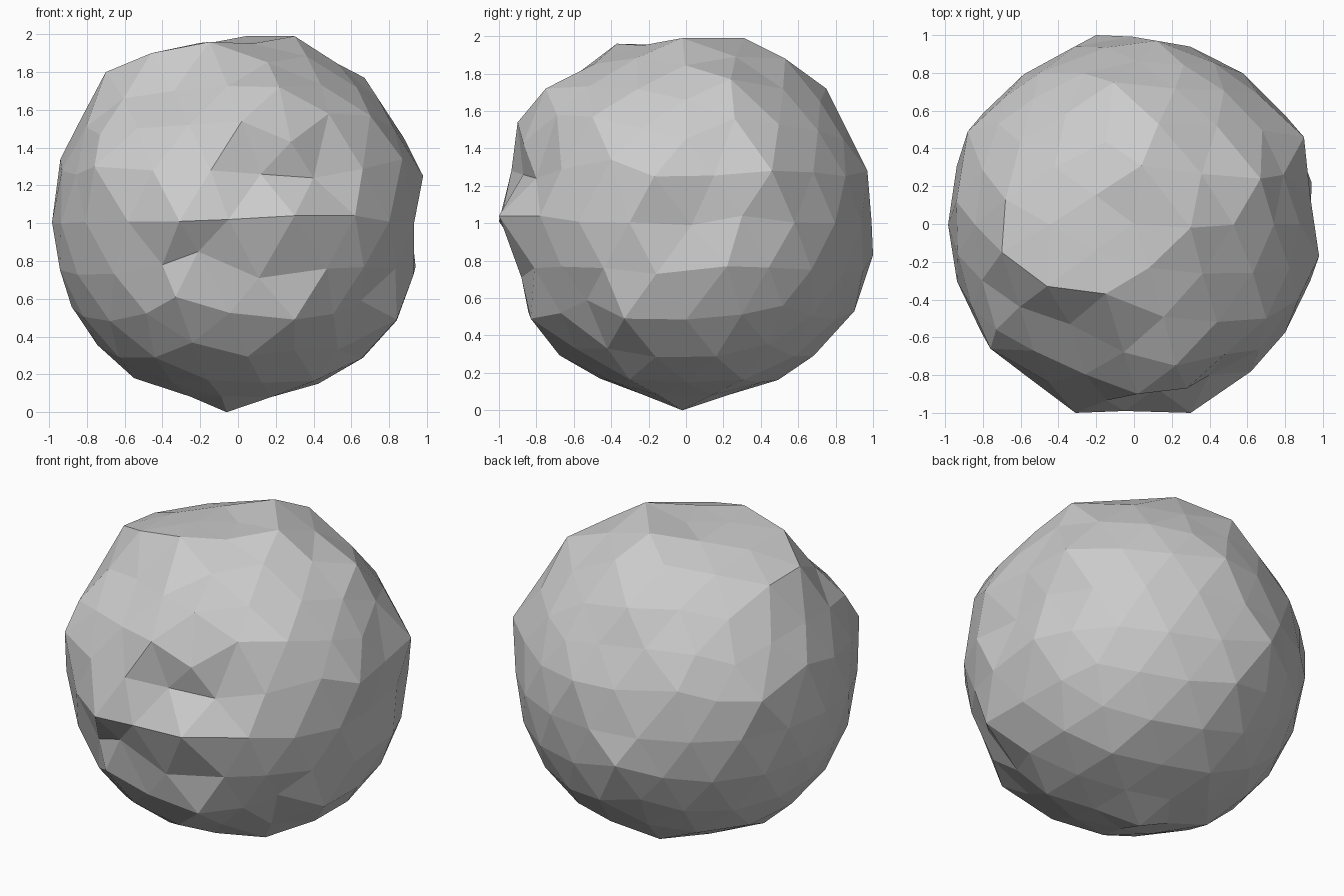
import bpy
import bmesh
import math
from mathutils import Vector

# Remove the default cube
cube = bpy.data.objects.get("Cube")
if cube:
    bpy.data.objects.remove(cube, do_unlink=True)

# Bumps and dents: points on the stone in hundredths, measured from its middle
BUMPS = [
    # front brow, recess and ledge
    (2, -90, 54), (28, -87, 43), (40, -80, 24), (12, -87, 26),
    (30, -100, 4), (62, -78, 4), (-5, -99, 2), (-31, -100, 1),
    (70, -50, 57), (22, -75, 72), (48, -69, 58),
    # lower front: undercut and chin
    (47, -81, -24), (11, -88, -29), (-21, -89, -15), (-40, -83, -22),
    (-33, -86, -39), (30, -83, -51), (84, -33, -51), (65, -53, -41),
    (53, -42, -67), (30, -59, -67),
    # left side
    (98, -17, 25), (91, 3, -1), (90, 46, 28), (67, 24, 77),
    (79, 26, 56), (87, -40, 34), (94, 22, -23), (91, 30, 4),
    # right side
    (-76, -66, 30), (-73, -56, 47), (-34, -53, 70), (-46, -33, 90),
    (-70, -15, 80), (-68, 13, 78), (-94, 12, 34),
    # crown
    (30, -2, 99), (4, 31, 99), (0, 0, 95), (-15, -37, 96),
    # back
    (-20, 100, -17), (12, 97, 28), (-11, 75, 72), (13, 53, 88),
    (-50, 80, 31), (-88, 49, 23), (-2, 90, -47),
    # underside
    (-6, -2, -100), (-55, 0, -82), (-16, -46, -83),
]


def make_material(name, value):
    mat = bpy.data.materials.new(name)
    mat.use_nodes = True
    colour = (value, value, value, 1)
    mat.diffuse_color = colour
    mat.node_tree.nodes["Principled BSDF"].inputs["Base Color"].default_value = colour
    return mat


def nearest(verts, point):
    direction = point.normalized()
    return max(verts, key=lambda v: v.co.dot(direction))


# Faceted ball
bm = bmesh.new()
bmesh.ops.create_icosphere(bm, subdivisions=3, radius=1)
pulls = {}
for bump in BUMPS:
    target = Vector(bump) / 100
    vert = nearest(bm.verts, target)
    pulls[vert] = target - vert.co

# Bumped corners move fully; the rest sink a little and follow their neighbours
moved = {}
for vert in bm.verts:
    if vert in pulls:
        moved[vert] = vert.co + pulls[vert]
        continue
    # the ring around the bottom point is drawn in further
    sink = 0.05 if vert.co.z < -0.88 else 0.015
    total, shift = 0.3, Vector()
    for other, pull in pulls.items():
        weight = math.exp(-((vert.co - other.co).length / 0.17) ** 2)
        total += weight
        shift += pull * weight
    moved[vert] = vert.co * (1 - sink) + shift / total
for vert, place in moved.items():
    vert.co = place + Vector((0, 0, 1))

# Stone object, flat shaded
mesh = bpy.data.meshes.new("boulder")
bm.to_mesh(mesh)
bm.free()
mesh.materials.append(make_material("stone grey", 0.6))
boulder = bpy.data.objects.new("boulder", mesh)
bpy.context.collection.objects.link(boulder)
